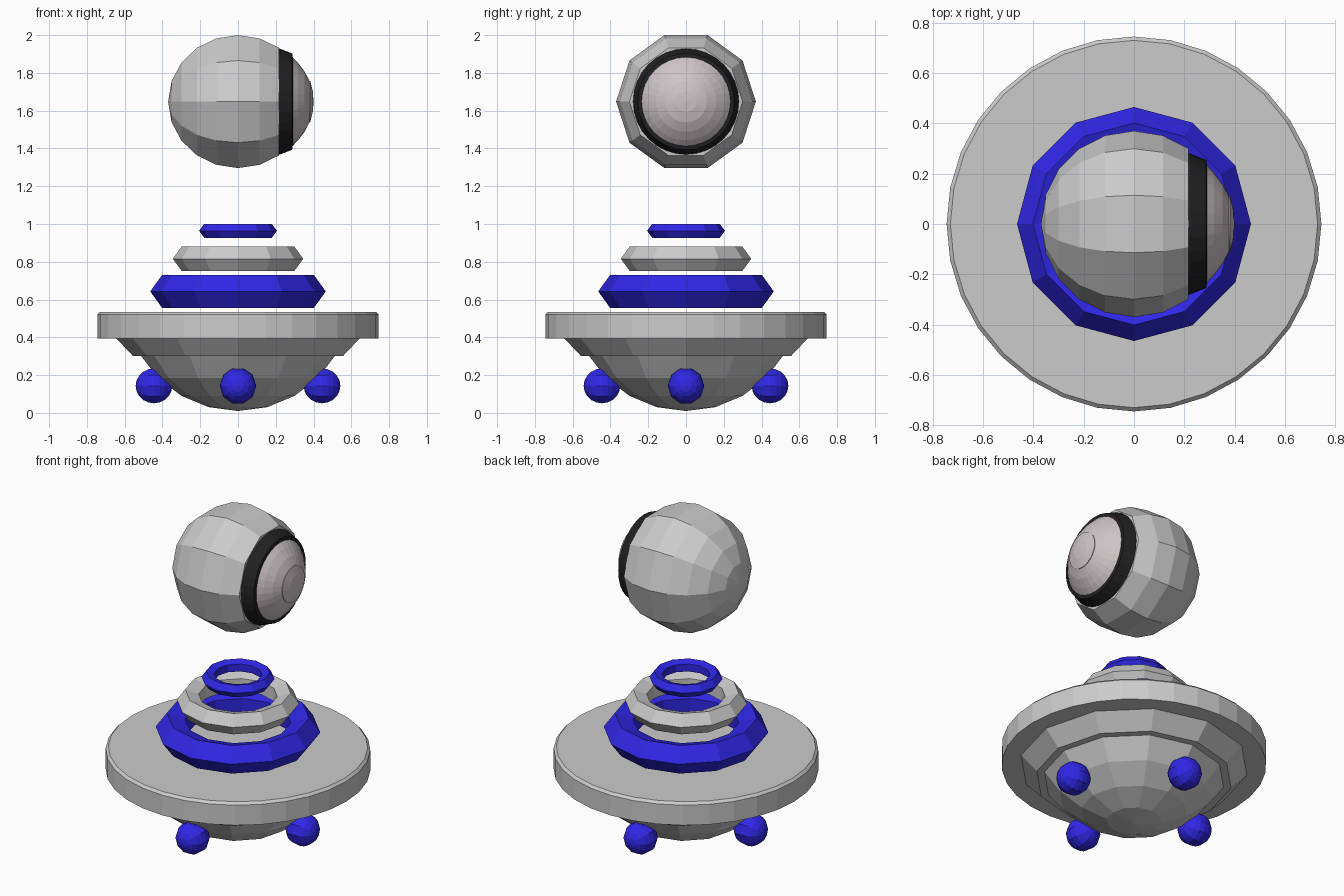
import bpy, bmesh
from math import sin, cos, pi, radians
from mathutils import Matrix

if "Cube" in bpy.data.objects:
    bpy.data.objects.remove(bpy.data.objects["Cube"])


def material(name, rgb):
    m = bpy.data.materials.new(name)
    m.diffuse_color = (*rgb, 1)
    m.use_nodes = True
    m.node_tree.nodes["Principled BSDF"].inputs["Base Color"].default_value = m.diffuse_color
    return m


BLUE = material("blue", (0.03, 0.02, 0.8))
BLACK = material("black", (0.015, 0.015, 0.015))
LENS = material("lens", (0.62, 0.55, 0.57))


def lathe(name, profile, sides, matrix=Matrix(), mat=None, closed=False, phase=0.0):
    """Revolve (radius, height) points around z, then place with a matrix."""
    bm = bmesh.new()
    rows = [[bm.verts.new((r * cos(phase + 2 * pi * k / sides),
                           r * sin(phase + 2 * pi * k / sides), z))
             for k in range(sides)] for r, z in profile]
    pairs = list(zip(rows, rows[1:]))
    if closed:
        pairs.append((rows[-1], rows[0]))
    for a, b in pairs:
        for k in range(sides):
            j = (k + 1) % sides
            bm.faces.new((a[k], a[j], b[j], b[k]))
    if not closed:
        for row in (rows[0], rows[-1]):
            bm.faces.new(row)
    bmesh.ops.remove_doubles(bm, verts=bm.verts, dist=1e-5)
    bmesh.ops.dissolve_degenerate(bm, edges=bm.edges, dist=1e-6)
    bmesh.ops.recalc_face_normals(bm, faces=bm.faces)
    bm.transform(matrix)
    me = bpy.data.meshes.new(name)
    bm.to_mesh(me)
    bm.free()
    ob = bpy.data.objects.new(name, me)
    bpy.context.collection.objects.link(ob)
    if mat:
        me.materials.append(mat)
    return ob


def arc(radius, start, end, step, centre=0.0):
    """Meridian points of a sphere, angles in degrees from the bottom pole."""
    n = round((end - start) / step)
    return [(radius * sin(radians(start + i * step)),
             centre - radius * cos(radians(start + i * step))) for i in range(n + 1)]


def floating_ring(name, major, minor, z, mat=None):
    profile = [(major + minor * cos(2 * pi * i / 5), z + minor * sin(2 * pi * i / 5))
               for i in range(5)]
    lathe(name, profile, 12, mat=mat, closed=True)


# Saucer disc, sloping collar and rounded belly
lathe("saucer_disc", [(0.745, 0.395), (0.745, 0.52), (0.73, 0.535)], 32)
lathe("collar", [(0.555, 0.30), (0.645, 0.395)], 12)
lathe("belly", arc(0.60, 0, 60, 15, 0.61), 12)

# Four balls around the belly, poles pointing outwards
for i, side in enumerate(("right", "back", "left", "front")):
    place = (Matrix.Rotation(i * pi / 2, 4, 'Z') @ Matrix.Translation((0.445, 0, 0.143))
             @ Matrix.Rotation(pi / 2, 4, 'Y'))
    lathe(side + "_ball", arc(0.097, 0, 180, 18), 10, place, BLUE, phase=pi / 2)

# Neck made of three separate rings
floating_ring("lower_neck_ring", 0.373, 0.092, 0.643, BLUE)
floating_ring("middle_neck_ring", 0.277, 0.068, 0.816)
floating_ring("upper_neck_ring", 0.167, 0.039, 0.964, BLUE)

# Floating head with its axis along x, cut flat where the eye sits
head = Matrix.Translation((0, 0, 1.648)) @ Matrix.Rotation(pi / 2, 4, 'Y')
lathe("head", arc(0.37, 0, 126, 18), 10, head, phase=pi / 2)

# Eye: black rim, domed lens and slightly raised pupil
lathe("eye_rim", [(0.235, 0.21), (0.28, 0.21), (0.28, 0.222), (0.255, 0.287), (0.235, 0.29)],
      32, head, BLACK, closed=True)
lathe("eye_lens", [(0.237, 0.25), (0.237, 0.287), (0.205, 0.318), (0.16, 0.352),
                   (0.11, 0.378), (0.055, 0.392), (0, 0.396)], 32, head, LENS)
lathe("eye_pupil", [(0.11, 0.375), (0.11, 0.382), (0.055, 0.396), (0, 0.40)], 32, head, LENS)
